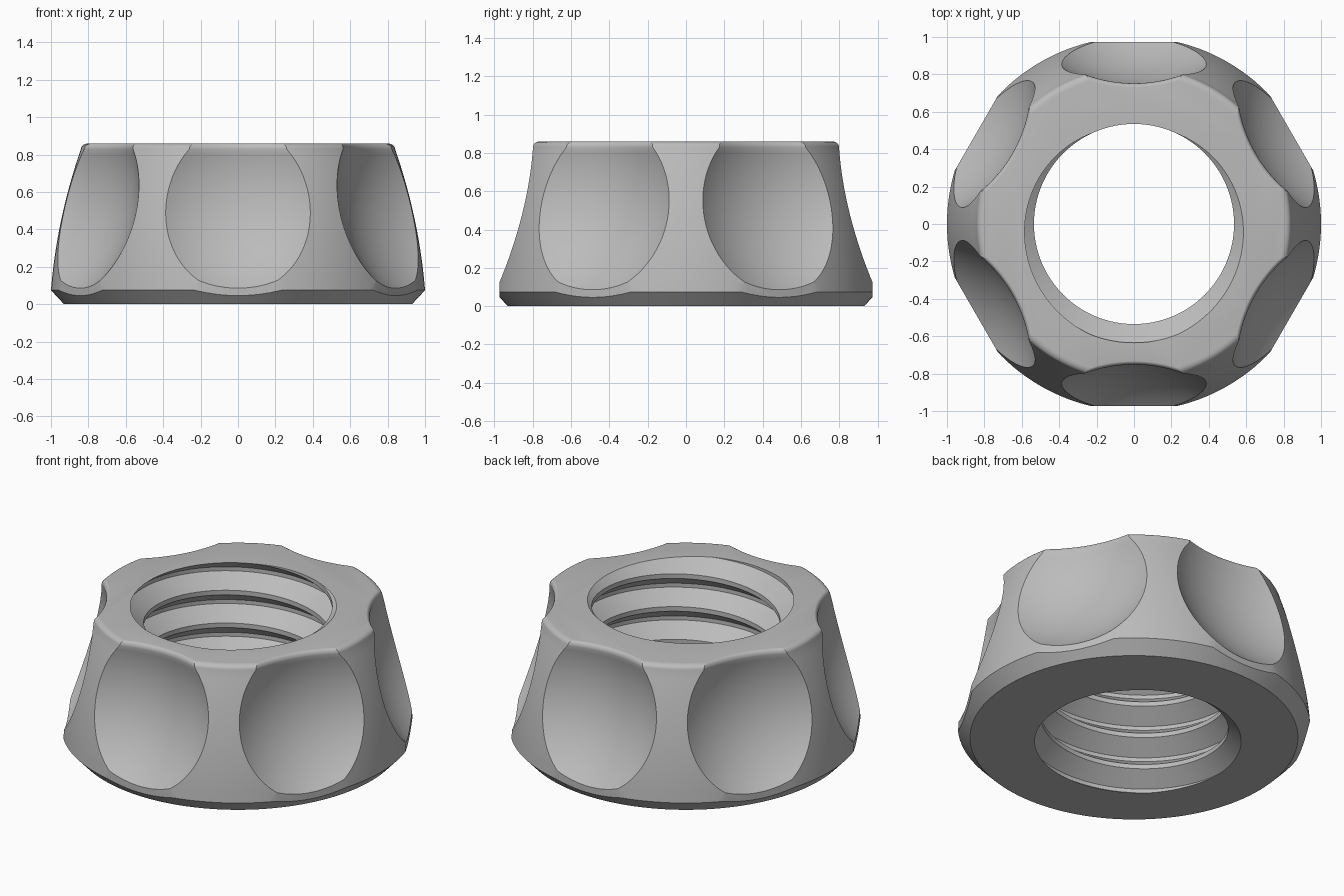
import bpy, bmesh, math
from math import pi, sin, cos, sqrt

if "Cube" in bpy.data.objects:
    bpy.data.objects.remove(bpy.data.objects["Cube"], do_unlink=True)

HEIGHT = 0.86
FILLET = 0.03

steel = bpy.data.materials.new("steel_grey")
steel.use_nodes = True
grey = (0.5, 0.5, 0.5, 1)
steel.diffuse_color = grey
steel.node_tree.nodes["Principled BSDF"].inputs["Base Color"].default_value = grey


def finish(bm, name):
    bmesh.ops.recalc_face_normals(bm, faces=bm.faces)
    if bm.calc_volume(signed=True) < 0:
        bmesh.ops.reverse_faces(bm, faces=bm.faces)
    mesh = bpy.data.meshes.new(name)
    bm.to_mesh(mesh)
    bm.free()
    mesh.materials.append(steel)
    obj = bpy.data.objects.new(name, mesh)
    bpy.context.collection.objects.link(obj)
    return obj


def lathe(name, profile, segments):
    """Solid of revolution around z; the profile is (radius, height)."""
    bm = bmesh.new()
    rings = [[bm.verts.new((r * cos(2 * pi * i / segments), r * sin(2 * pi * i / segments), z))
              for i in range(segments)] for r, z in profile]
    for low, high in zip(rings, rings[1:]):
        for i in range(segments):
            j = (i + 1) % segments
            bm.faces.new((low[i], low[j], high[j], high[i]))
    bm.faces.new(rings[0][::-1])
    bm.faces.new(rings[-1])
    return finish(bm, name)


def combine(target, cutter, operation):
    mod = target.modifiers.new("cut", 'BOOLEAN')
    mod.operation = operation
    mod.solver = 'EXACT'
    mod.object = cutter
    bpy.context.view_layer.objects.active = target
    bpy.ops.object.modifier_apply(modifier=mod.name)
    bpy.data.objects.remove(cutter, do_unlink=True)


def side_radius(z):
    """Barrel-shaped taper of the outer wall."""
    t = (z - 0.075) / 0.755
    return 1.0 - 0.06 * t - 0.10 * t * t


# Body: chamfered base, bulging taper, rounded top edge
body_profile = [(0.93, 0)]
body_profile += [(side_radius(0.075 + 0.755 * k / 16), 0.075 + 0.755 * k / 16) for k in range(17)]
top_radius = body_profile[-1][0]
body_profile += [(top_radius - 0.04 * (1 - cos(a)), 0.83 + FILLET * sin(a))
                 for a in (pi / 2 * k / 6 for k in range(1, 7))]
nut = lathe("nut_body", body_profile, 144)


# Threaded bore: a continuous helical sheet, trimmed flat and capped
def thread_cutter(pitch=0.205, turns=9, steps=96):
    tooth = [(-0.06, 0.635), (0.06, 0.635), (0.43, 0.535), (0.57, 0.535)]
    start = HEIGHT - 6.75 * pitch
    bm = bmesh.new()
    columns = []
    for i in range(steps):
        a = 2 * pi * i / steps
        columns.append([bm.verts.new((r * cos(a), r * sin(a), start + pitch * (i / steps + t + off)))
                        for t in range(turns) for off, r in tooth])
    rows = len(columns[0])
    for i in range(steps):
        # the last column joins the first one, one turn higher
        shift = len(tooth) if i == steps - 1 else 0
        left, right = columns[i], columns[(i + 1) % steps]
        for m in range(rows - 1 - shift):
            bm.faces.new((left[m], right[m + shift], right[m + 1 + shift], left[m + 1]))
    for z, direction in ((-0.1, -1), (HEIGHT + 0.1, 1)):
        bmesh.ops.bisect_plane(bm, geom=bm.verts[:] + bm.edges[:] + bm.faces[:], dist=1e-6,
                               plane_co=(0, 0, z), plane_no=(0, 0, direction), clear_outer=True)
    bmesh.ops.holes_fill(bm, edges=[e for e in bm.edges if e.is_boundary], sides=0)
    return finish(bm, "thread_cutter")


combine(nut, thread_cutter(), 'DIFFERENCE')

# Six narrow flats at the foot of the scallops
combine(nut, lathe("hex_cutter", [(0.973 / cos(pi / 6), -0.1), (0.973 / cos(pi / 6), 1)], 6), 'INTERSECT')

# Scallops: ball-shaped cutters that flare outward at the top edge
BALL, BALL_Z, BALL_DIST = 0.77, 0.647, 1.5
scallop_profile = []
for k in range(33):
    z = -0.1 + 0.93 * k / 32
    scallop_profile.append((sqrt(BALL ** 2 - (z - BALL_Z) ** 2), z))
neck = scallop_profile[-1][0]
scallop_profile += [(neck + 0.02 * (1 - cos(a)), 0.83 + FILLET * sin(a))
                    for a in (pi / 2 * k / 6 for k in range(1, 7))]
scallop_profile.append((neck + 0.02, 1))
for k in range(6):
    angle = pi / 6 + k * pi / 3
    cutter = lathe("scallop_cutter", scallop_profile, 160)
    cutter.location = (BALL_DIST * cos(angle), BALL_DIST * sin(angle), 0)
    cutter.rotation_euler.z = angle
    bpy.context.view_layer.update()
    combine(nut, cutter, 'DIFFERENCE')

# Shading
bpy.ops.object.select_all(action='DESELECT')
nut.select_set(True)
bpy.context.view_layer.objects.active = nut
bpy.ops.object.shade_smooth_by_angle(angle=math.radians(25))
